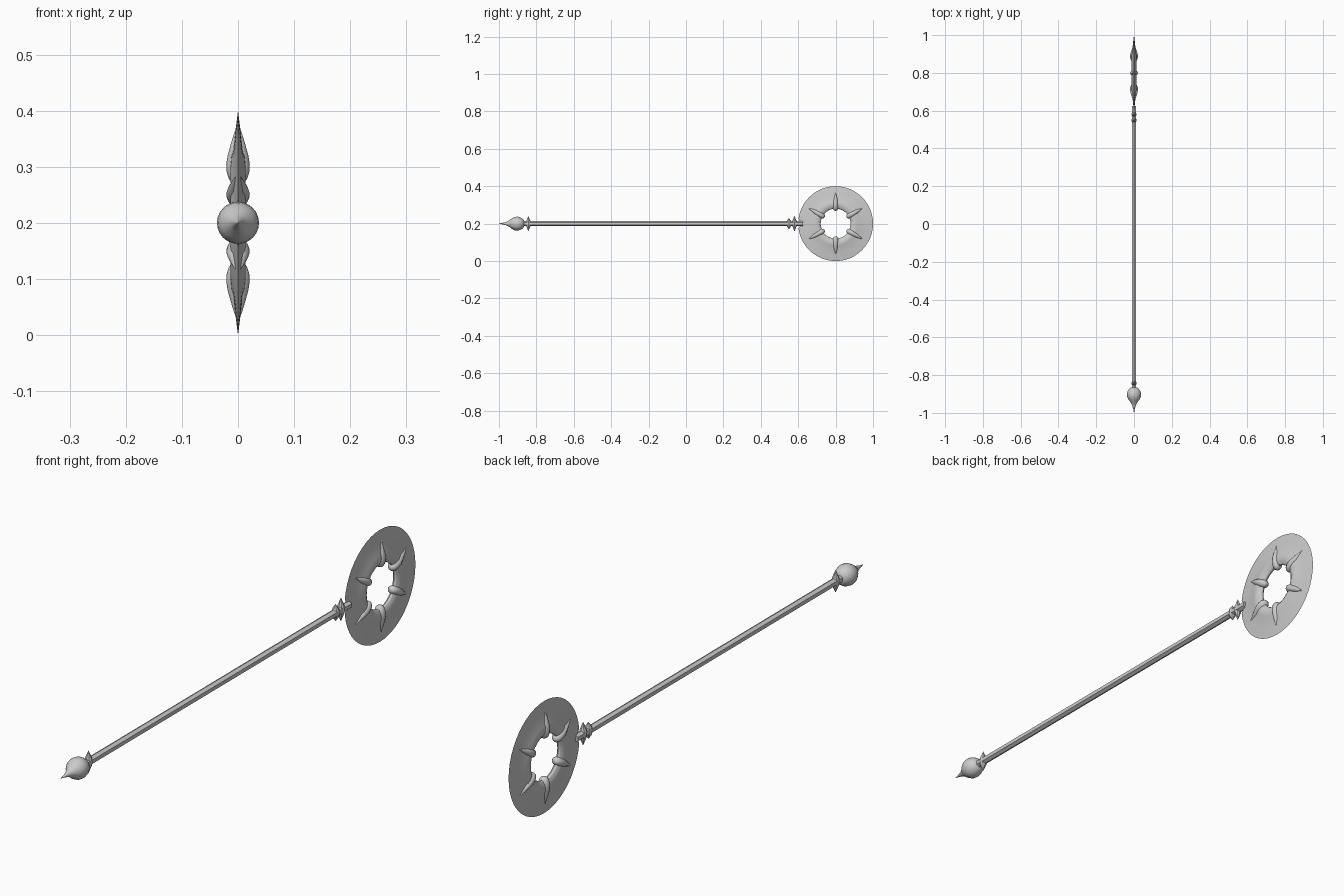
import bpy, bmesh, math
from mathutils import Matrix, Vector

if "Cube" in bpy.data.objects:
    bpy.data.objects.remove(bpy.data.objects["Cube"])

Z = 0.2                      # height of the staff axis
HEAD = Vector((0, 0.8, Z))   # centre of the ring blade


def finish(name, bm, smooth=None):
    bmesh.ops.remove_doubles(bm, verts=bm.verts, dist=1e-5)
    bmesh.ops.recalc_face_normals(bm, faces=bm.faces)
    me = bpy.data.meshes.new(name)
    bm.to_mesh(me)
    bm.free()
    ob = bpy.data.objects.new(name, me)
    bpy.context.collection.objects.link(ob)
    if smooth:
        bpy.ops.object.select_all(action='DESELECT')
        ob.select_set(True)
        bpy.context.view_layer.objects.active = ob
        bpy.ops.object.shade_smooth_by_angle(angle=math.radians(smooth))
    return ob


def loft(bm, sections, n, mat):
    """Elliptical sections (position, half u, half v) joined along local z."""
    rings = []
    for p, a, b in sections:
        rings.append([bm.verts.new(mat @ Vector((a * math.cos(2 * math.pi * i / n),
                                                 b * math.sin(2 * math.pi * i / n), p)))
                      for i in range(n)])
    for r, s in zip(rings, rings[1:]):
        for i in range(n):
            j = (i + 1) % n
            bm.faces.new((r[i], r[j], s[j], s[i]))
    bm.faces.new(rings[0])
    bm.faces.new(rings[-1])


# local z -> world y, local y -> world -z
ALONG_Y = Matrix.Translation((0, 0, Z)) @ Matrix.Rotation(-math.pi / 2, 4, 'X')

# Hexagonal shaft with edges at top and bottom
bm = bmesh.new()
loft(bm, [(-0.87, 0.0135, 0.0135), (0.625, 0.0135, 0.0135)], 6,
     ALONG_Y @ Matrix.Rotation(math.pi / 6, 4, 'Z'))
finish("shaft", bm)

# Onion-shaped pommel
bm = bmesh.new()
profile = [(-1, .0004), (-.98, .004), (-.96, .0095), (-.945, .017), (-.932, .0275),
           (-.917, .0355), (-.902, .0375), (-.887, .0345), (-.873, .026), (-.865, .015)]
loft(bm, [(y, r, r) for y, r in profile], 24, ALONG_Y)
finish("pommel", bm, 40)

# Pointed collars crossing the shaft vertically
for name, y, h in (("collar_pommel", -0.843, 0.04), ("collar_lower", 0.55, 0.03),
                   ("collar_upper", 0.58, 0.042)):
    bm = bmesh.new()
    loft(bm, [(-h, .0004, .0004), (-.014, .012, .011), (0, .0145, .014),
              (.014, .012, .011), (h, .0004, .0004)], 8,
         Matrix.Translation((0, y, Z)))
    finish(name, bm, 30)

# Ring blade: thick inner rim, sharp outer edge, notch where the shaft enters
bm = bmesh.new()
half = [(.08, 0), (.083, .006), (.092, .0115), (.105, .0135), (.118, .012),
        (.128, .0085), (.165, .0045), (.2, 0)]
loop = half + [(r, -x) for r, x in half[-2:0:-1]]
N = 48
rows = []
for i in range(N):
    a = 2 * math.pi * i / N
    row = []
    for r, x in loop:
        if i == N // 2 and r == .2:
            r = .183
        row.append(bm.verts.new(HEAD + Vector((x, r * math.cos(a), r * math.sin(a)))))
    rows.append(row)
for i in range(N):
    p, q = rows[i], rows[(i + 1) % N]
    for k in range(len(loop)):
        m = (k + 1) % len(loop)
        bm.faces.new((p[k], p[m], q[m], q[k]))
finish("ring_blade", bm, 30)

# Six horn-like claws gripping the rim
claw = [(.068, .001, .001), (.071, .010, .009), (.078, .016, .0135), (.09, .020, .0155),
        (.104, .021, .0155), (.12, .0185, .0135), (.14, .013, .009), (.155, .0085, .005),
        (.168, .004, .0005)]
for k in range(6):
    bm = bmesh.new()
    loft(bm, claw, 12, Matrix.Translation(HEAD) @ Matrix.Rotation(k * math.pi / 3, 4, 'X'))
    finish(f"claw_{k + 1}", bm, 50)
